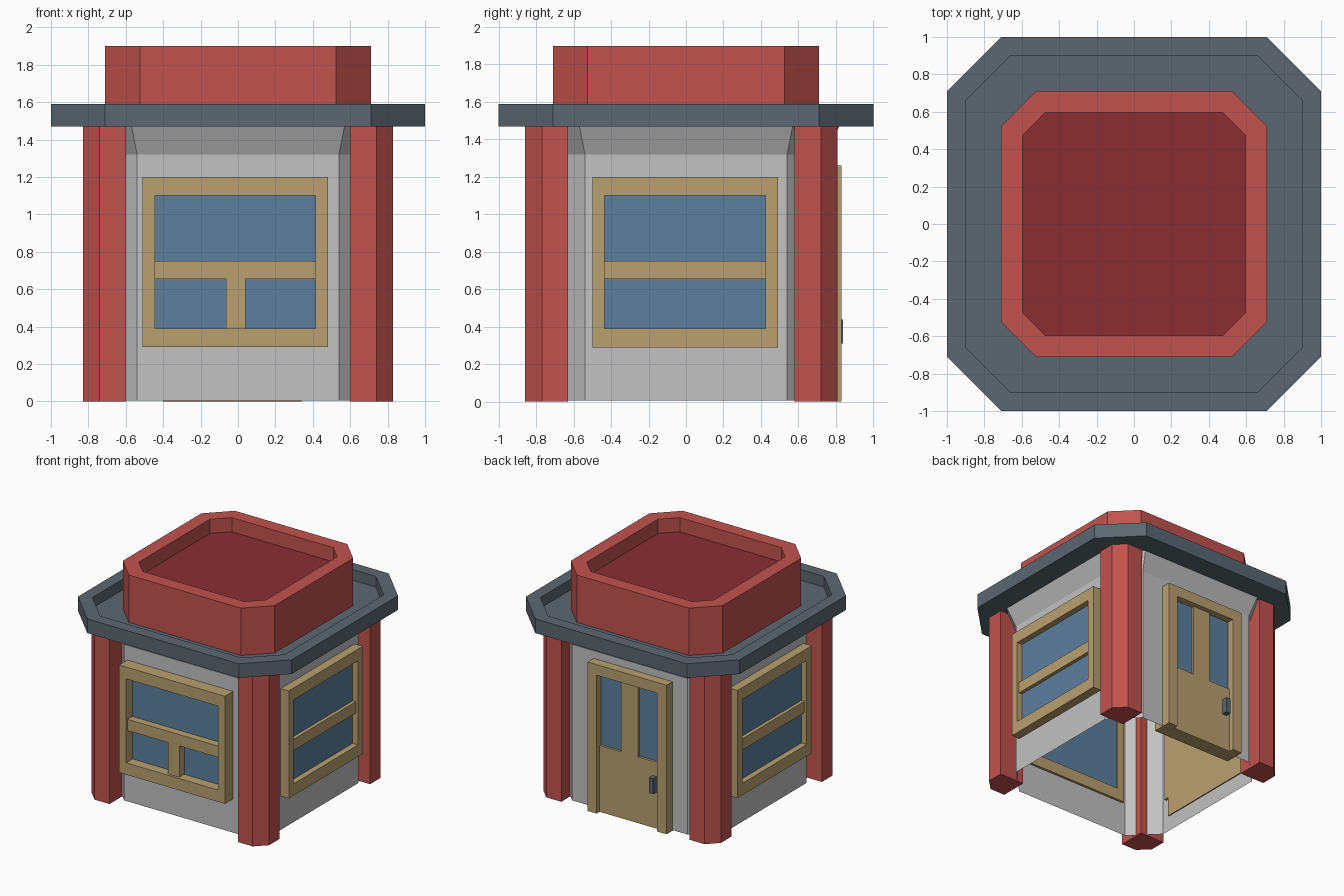
import bpy, bmesh

cube = bpy.data.objects.get("Cube")
if cube:
    bpy.data.objects.remove(cube, do_unlink=True)


def linear(c):
    return c / 12.92 if c <= 0.04045 else ((c + 0.055) / 1.055) ** 2.4


def material(name, *rgb):
    m = bpy.data.materials.new(name)
    col = [linear(c) for c in rgb] + [1.0]
    m.diffuse_color = col
    m.use_nodes = True
    node = next(n for n in m.node_tree.nodes if n.type == 'BSDF_PRINCIPLED')
    node.inputs["Base Color"].default_value = col
    return m


RED = material("brick red", .76, .325, .31)
DARK_RED = material("dark red", .54, .18, .195)
SLATE = material("slate grey", .36, .405, .445)
WALL = material("wall grey", .76, .76, .76)
TAN = material("tan wood", .725, .63, .44)
GLASS = material("blue glass", .365, .50, .62)


def finish(name, bm, *mats, recalc=True):
    if recalc:
        bmesh.ops.recalc_face_normals(bm, faces=bm.faces)
    mesh = bpy.data.meshes.new(name)
    bm.to_mesh(mesh)
    bm.free()
    for m in mats:
        mesh.materials.append(m)
    ob = bpy.data.objects.new(name, mesh)
    bpy.context.scene.collection.objects.link(ob)
    return ob


def octagon(half, flat):
    """Square of given half width with corners cut back to +-flat."""
    return [(flat, -half), (half, -flat), (half, flat), (flat, half),
            (-flat, half), (-half, flat), (-half, -flat), (-flat, -half)]


def loft(name, rings, mats, bottom=True, top=True):
    """Join (outline, z) rings; the top cap takes the last material."""
    bm = bmesh.new()
    loops = [[bm.verts.new((x, y, z)) for x, y in pts] for pts, z in rings]
    n = len(loops[0])
    for a, b in zip(loops, loops[1:]):
        for i in range(n):
            j = (i + 1) % n
            bm.faces.new((a[i], a[j], b[j], b[i]))
    if bottom:
        bm.faces.new(loops[0][::-1])
    if top:
        bm.faces.new(loops[-1]).material_index = len(mats) - 1
    return finish(name, bm, *mats, recalc=False)


# wall side -> mapping of (along, outward) to (x, y)
SIDES = {
    "front": lambda u, d: (u, -d),
    "back": lambda u, d: (u, d),
    "left": lambda u, d: (d, u),
    "right": lambda u, d: (-d, u),
}


def boxes(name, side, mat, *ranges):
    """One object of boxes given as (u0, u1, d0, d1, z0, z1) on a wall."""
    bm = bmesh.new()
    place = SIDES[side]
    for u0, u1, d0, d1, z0, z1 in ranges:
        ring = [place(u, d) for u, d in ((u0, d0), (u1, d0), (u1, d1), (u0, d1))]
        low, high = [[bm.verts.new((x, y, z)) for x, y in ring] for z in (z0, z1)]
        bm.faces.new(low)
        bm.faces.new(high)
        for i in range(4):
            j = (i + 1) % 4
            bm.faces.new((low[i], low[j], high[j], high[i]))
    return finish(name, bm, mat)


# Hollow wall shell, flaring under the roof
loft("wall_shell", [(octagon(.75, .54), .005), (octagon(.75, .54), 1.32),
                    (octagon(.82, .57), 1.475)], [WALL], bottom=False, top=False)

# Roof tray with raised rim
loft("roof_tray", [(octagon(1, .71), 1.47), (octagon(1, .71), 1.59),
                   (octagon(.9, .66), 1.59), (octagon(.9, .66), 1.5)], [SLATE])

# Parapet with sunken dark floor
loft("roof_parapet", [(octagon(.71, .525), 1.49), (octagon(.71, .525), 1.9),
                      (octagon(.595, .475), 1.9), (octagon(.595, .475), 1.78)],
     [RED, DARK_RED], bottom=False)

# Corner pillars with chamfered outer edge
PILLAR = [(.60, .605), (.74, .605 - .0), (.83, .605), (.83, .745), (.74, .835), (.60, .835)]
for sx, xname in ((1, "left"), (-1, "right")):
    for sy, yname in ((-1, "front"), (1, "back")):
        pts = [(sx * x, sy * y - .025) for x, y in PILLAR]
        if sx * sy < 0:
            pts.reverse()
        loft(f"{yname}_{xname}_pillar", [(pts, 0), (pts, 1.48)], [RED])


# Windows: frame ring, recessed pane, bars
def window(side, u0, u1, out):
    a, b = u0 + .065, u1 - .065
    boxes(f"{side}_window_frame", side, TAN,
          (u0, a, .73, out, .29, 1.2), (b, u1, .73, out, .29, 1.2),
          (a, b, .73, out, .29, .39), (a, b, .73, out, 1.1, 1.2))
    boxes(f"{side}_window_glass", side, GLASS, (a, b, .74, .775, .39, 1.1))
    bars = [(a, b, .76, out - .02, .655, .75)]
    if side == "front":
        bars.append((-.065, .04, .76, out - .02, .39, .655))
    boxes(f"{side}_window_bars", side, TAN, *bars)


window("front", -.51, .48, .86)
window("left", -.5, .49, .825)
window("right", -.5, .49, .825)

# Back door: frame, leaf with centre post, two panes, handle
boxes("door_frame", "back", TAN,
      (-.4, -.31, .66, .83, 0, 1.26), (.255, .34, .66, .83, 0, 1.26),
      (-.31, .255, .66, .83, 1.17, 1.26))
boxes("door_leaf", "back", TAN,
      (-.31, .255, .66, .79, 0, .56), (-.105, .055, .66, .79, .56, 1.17))
boxes("door_glass", "back", GLASS,
      (-.31, -.105, .70, .77, .56, 1.17), (.055, .255, .70, .77, .56, 1.17))
boxes("door_handle", "back", SLATE, (-.28, -.24, .78, .838, .31, .44))

# Inner board behind the right wall
boxes("inner_board", "right", TAN, (-.45, .45, .725, .733, .12, 1.2))
